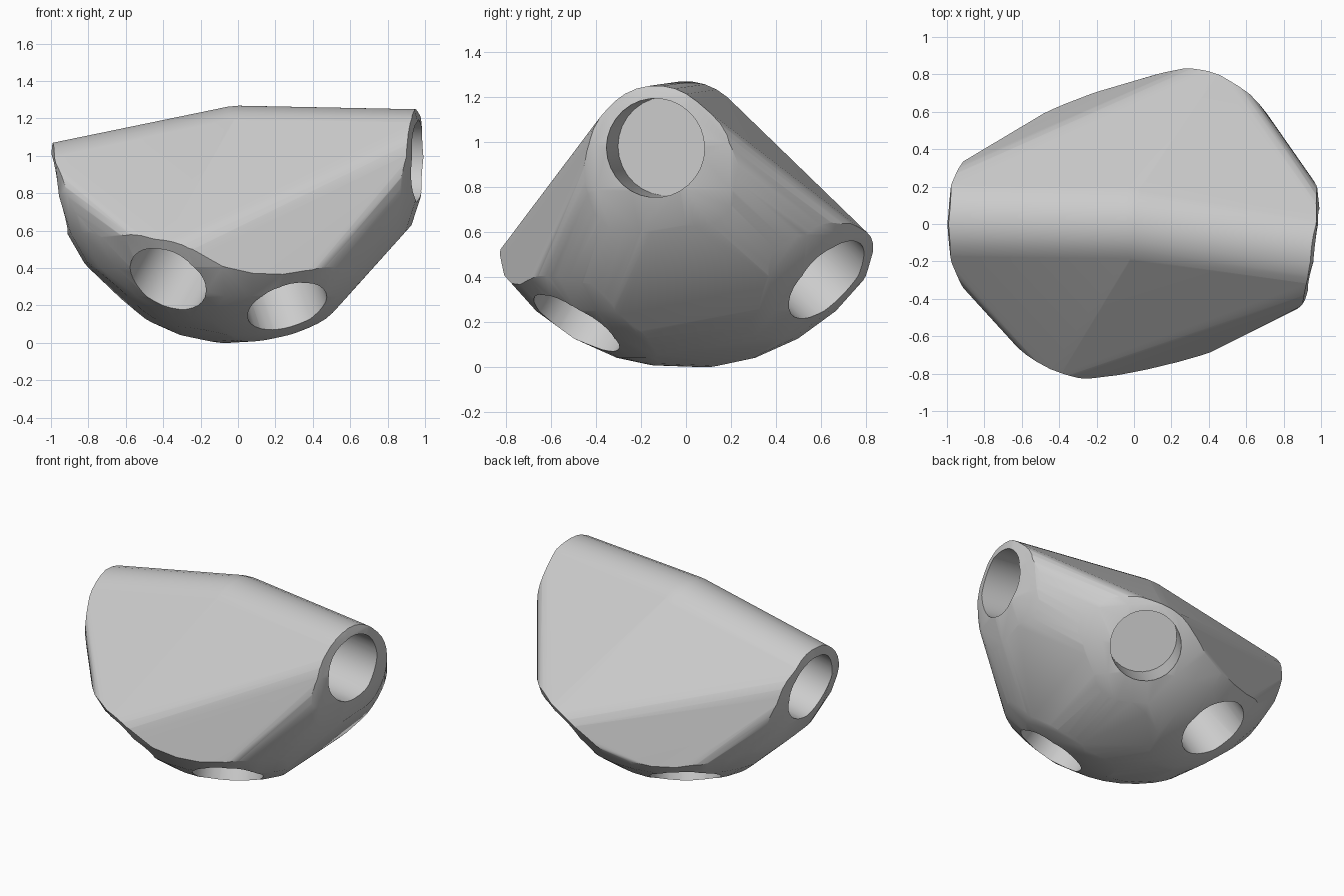
import bpy, bmesh, math
from mathutils import Vector

if "Cube" in bpy.data.objects:
    bpy.data.objects.remove(bpy.data.objects["Cube"], do_unlink=True)

SIDES = 30
HUB = Vector((0, 0, 0.995))
OUTER, BORE, DEPTH = 0.277, 0.22, 0.4

# Directions of the six strut sockets, out from the hub
SOCKETS = [
    (0.99, -0.14, -0.02),
    (-0.97, 0.02, -0.20),
    (0.27, -0.50, -0.82),
    (-0.39, -0.64, -0.68),
    (0.44, 0.64, -0.62),
    (-0.29, 0.42, -0.84),
]

grey = bpy.data.materials.new("plain grey")
grey.use_nodes = True
grey.diffuse_color = (0.6, 0.6, 0.6, 1)
grey.node_tree.nodes["Principled BSDF"].inputs["Base Color"].default_value = (0.6, 0.6, 0.6, 1)


def ring(direction, radius, distance):
    """Circle of points around a socket axis."""
    turn = Vector(direction).to_track_quat('Z', 'Y')
    steps = [math.tau * i / SIDES for i in range(SIDES)]
    return [HUB + turn @ Vector((radius * math.cos(a), radius * math.sin(a), distance))
            for a in steps]


def hull(name, points):
    """Convex solid around a set of points."""
    bm = bmesh.new()
    for p in points:
        bm.verts.new(p)
    result = bmesh.ops.convex_hull(bm, input=bm.verts)
    loose = {v for v in result["geom_interior"] + result["geom_unused"]
             if isinstance(v, bmesh.types.BMVert)}
    bmesh.ops.delete(bm, geom=list(loose), context='VERTS')
    bmesh.ops.dissolve_limit(bm, angle_limit=0.002, verts=bm.verts, edges=bm.edges)
    bmesh.ops.recalc_face_normals(bm, faces=bm.faces)
    mesh = bpy.data.meshes.new(name)
    bm.to_mesh(mesh)
    bm.free()
    mesh.materials.append(grey)
    obj = bpy.data.objects.new(name, mesh)
    bpy.context.collection.objects.link(obj)
    return obj


def cut(target, tool, operation):
    """Apply a boolean, then remove the tool."""
    bpy.context.view_layer.objects.active = target
    mod = target.modifiers.new("cut", 'BOOLEAN')
    mod.operation, mod.solver, mod.object = operation, 'EXACT', tool
    bpy.ops.object.modifier_apply(modifier=mod.name)
    bpy.data.objects.remove(tool, do_unlink=True)


# Body: one skin stretched around all the strut sleeves
body = hull("connector_body", [p for d in SOCKETS for r in (0, 1) for p in ring(d, OUTER, r)])

# Round the outside off with a faceted ball
latitudes = [math.radians(6 + 12 * i) for i in range(SIDES // 2)]
ball = hull("rounding_ball", [p for t in latitudes
                              for p in ring((0, 0, 1), math.sin(t), math.cos(t))])
cut(body, ball, 'INTERSECT')

# Blind round sockets
for d in SOCKETS:
    bore = hull("socket_bore", ring(d, BORE, 1 - DEPTH) + ring(d, BORE, 1.2))
    cut(body, bore, 'DIFFERENCE')

# Stand it on the ground
low = min(v.co.z for v in body.data.vertices)
for v in body.data.vertices:
    v.co.z -= low

bpy.ops.object.select_all(action='DESELECT')
body.select_set(True)
bpy.context.view_layer.objects.active = body
bpy.ops.object.shade_smooth_by_angle(angle=math.radians(30))
